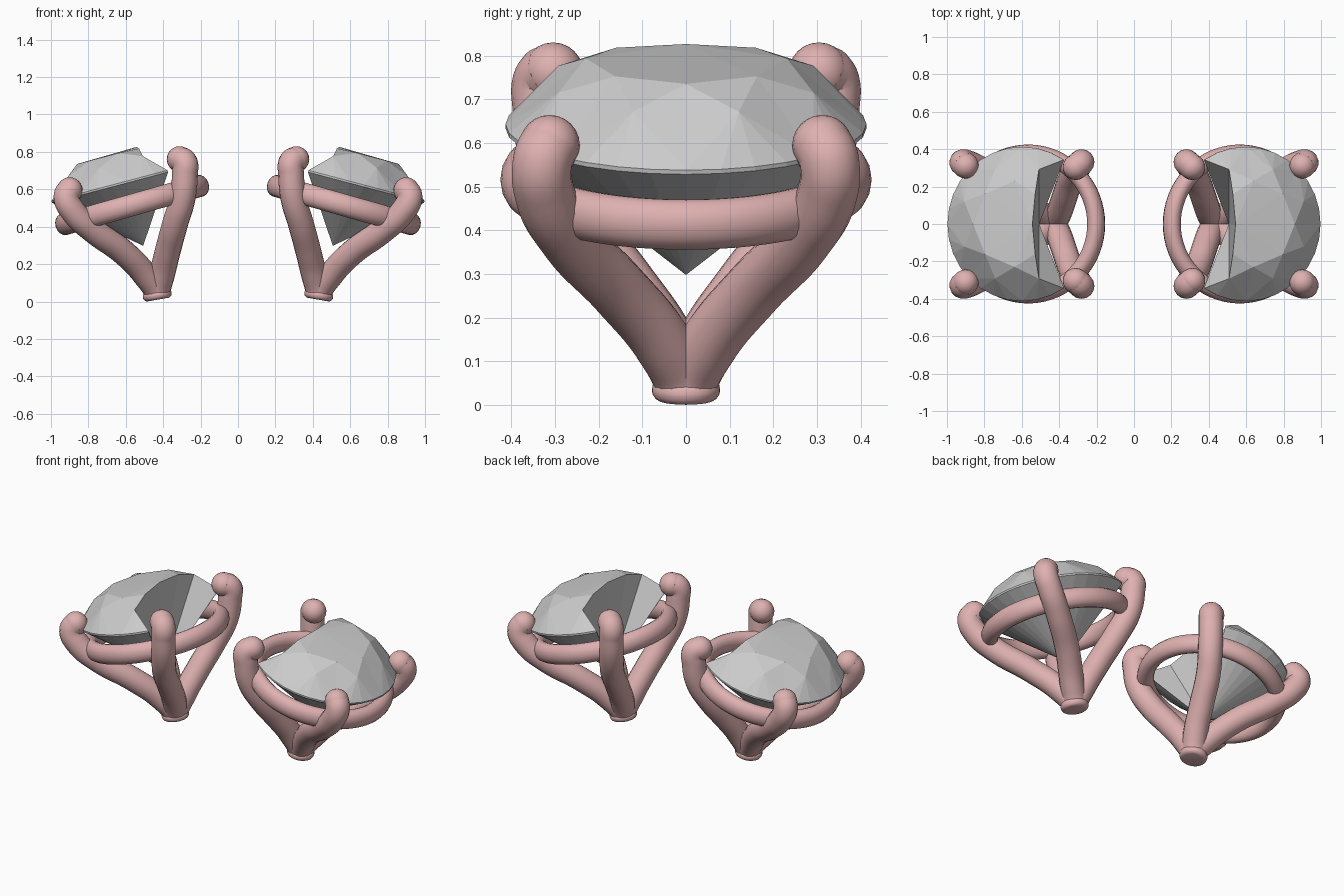
import bpy, bmesh
from math import radians, cos, sin
from mathutils import Matrix, Vector

if "Cube" in bpy.data.objects:
    bpy.data.objects.remove(bpy.data.objects["Cube"])

metal = bpy.data.materials.new("rose_metal")
metal.diffuse_color = (0.74, 0.44, 0.44, 1)
metal.use_nodes = True
metal.node_tree.nodes["Principled BSDF"].inputs["Base Color"].default_value = metal.diffuse_color


def tilt(deg):
    return Matrix.Rotation(radians(deg), 4, 'Y')


def finish(name, bm, both_y=False, smooth=True):
    """Turn a bmesh of the right-hand part into a mirrored object."""
    bmesh.ops.recalc_face_normals(bm, faces=bm.faces)
    me = bpy.data.meshes.new(name)
    bm.to_mesh(me)
    bm.free()
    ob = bpy.data.objects.new(name, me)
    bpy.context.collection.objects.link(ob)
    mod = ob.modifiers.new("mirror", 'MIRROR')
    mod.use_axis = (True, both_y, False)
    mod.use_mirror_merge = False
    if smooth:
        me.materials.append(metal)
        bpy.context.view_layer.objects.active = ob
        ob.select_set(True)
        bpy.ops.object.shade_smooth_by_angle(angle=radians(40))
        ob.select_set(False)
    return ob


def prong(name, pts, r):
    """Round wire along a smooth path with a ball tip."""
    cu = bpy.data.curves.new(name + "_path", 'CURVE')
    cu.dimensions = '3D'
    cu.bevel_depth = r
    cu.bevel_resolution = 6
    cu.use_fill_caps = True
    sp = cu.splines.new('BEZIER')
    sp.resolution_u = 8
    sp.bezier_points.add(len(pts) - 1)
    for bp, p in zip(sp.bezier_points, pts):
        bp.co = p
        bp.handle_left_type = bp.handle_right_type = 'AUTO'
    start = sp.bezier_points[0]          # leave the base vertically
    start.handle_left_type = start.handle_right_type = 'FREE'
    start.handle_left = start.co - Vector((0, 0, .03))
    start.handle_right = start.co + Vector((0, 0, .03))
    tmp = bpy.data.objects.new(name + "_path", cu)
    bpy.context.collection.objects.link(tmp)
    bpy.context.view_layer.update()
    dg = bpy.context.evaluated_depsgraph_get()
    me = bpy.data.meshes.new_from_object(tmp.evaluated_get(dg))
    bm = bmesh.new()
    bm.from_mesh(me)
    bpy.data.objects.remove(tmp)
    bpy.data.meshes.remove(me)
    bmesh.ops.create_uvsphere(bm, u_segments=20, v_segments=12, radius=r,
                              matrix=Matrix.Translation(pts[-1]))
    finish(name, bm, both_y=True)


# Prongs: low outer pair and tall inner pair
prong("outer_prongs", [(.436, .006, .045), (.495, .052, .14), (.615, .155, .265),
                       (.78, .27, .385), (.88, .322, .48), (.918, .328, .56),
                       (.90, .312, .595)], .069)
prong("inner_prongs", [(.43, .006, .045), (.405, .05, .15), (.373, .14, .28),
                       (.335, .245, .42), (.297, .308, .55), (.284, .328, .68),
                       (.286, .326, .745), (.312, .304, .761)], .069)

# Gallery ring: oval-section hoop, tilted outward
bm = bmesh.new()
N, M = 64, 16
rings = []
for i in range(N):
    a = radians(360 * i / N)
    row = []
    for j in range(M):
        b = radians(360 * j / M)
        rr = .378 + .047 * cos(b)
        row.append(bm.verts.new((rr * cos(a), rr * sin(a), .059 * sin(b))))
    rings.append(row)
for i in range(N):
    for j in range(M):
        p, q = rings[i], rings[(i + 1) % N]
        bm.faces.new((p[j], q[j], q[(j + 1) % M], p[(j + 1) % M]))
bm.transform(Matrix.Translation((.566, 0, .516)) @ tilt(15.8))
finish("gallery_ring", bm)

# Base button where the prongs meet
bm = bmesh.new()
bmesh.ops.create_cone(bm, cap_ends=True, segments=32, radius1=.078, radius2=.078, depth=.05)
bmesh.ops.bevel(bm, geom=[e for e in bm.edges if abs(e.verts[0].co.z - e.verts[1].co.z) < .001],
                offset=.023, segments=4, profile=.5, affect='EDGES')
bm.transform(Matrix.Translation((.432, 0, .035)) @ tilt(10))
finish("base_button", bm)

# Brilliant-cut stone, with the inner wedge left out
bm = bmesh.new()


def ring_pts(angles, r, h):
    return {a: bm.verts.new((r * cos(radians(a)), r * sin(radians(a)), h)) for a in angles}


S = 11.25
girdle_angles = [S * k for k in range(-11, 12)]
table = ring_pts([-90, -45, 0, 45, 90], .23, .18)
mid = ring_pts([-112.5, -67.5, -22.5, 22.5, 67.5, 112.5], .316, .13)
top = ring_pts(girdle_angles, .413, .024)
low = ring_pts(girdle_angles, .413, .014)
table_mid = bm.verts.new((-.1, 0, .187))
culet = bm.verts.new((0, 0, -.333))
F = bm.faces.new
for a in (-90, -45, 0, 45):          # table and star facets
    F((table_mid, table[a], table[a + 45]))
    F((table[a], mid[a + 22.5], table[a + 45]))
for a in table:                      # kite and upper girdle facets
    l, r = mid[a - 22.5], mid[a + 22.5]
    F((table[a], l, top[a]))
    F((table[a], top[a], r))
    for s, m in ((-1, l), (1, r)):
        F((m, top[a], top[a + s * S]))
        F((m, top[a + s * S], top[a + 2 * s * S]))
for a, b in zip(girdle_angles, girdle_angles[1:]):   # girdle and pavilion
    F((top[a], low[a], low[b], top[b]))
    F((low[a], culet, low[b]))
for s in (-1, 1):                    # cut walls on the open side
    m, g = mid[s * 112.5], s * 11 * S
    corner = bm.verts.new((-.112, s * .16, .175))
    F((table_mid, table[s * 90], corner))
    F((corner, table[s * 90], m))
    F((m, top[s * 112.5], top[g]))
    F((table_mid, corner, culet))
    F((corner, m, culet))
    F((m, top[g], culet))
    F((top[g], low[g], culet))
bm.transform(Matrix.Translation((.592, 0, .62)) @ tilt(14.8))
finish("stone", bm, smooth=False)
